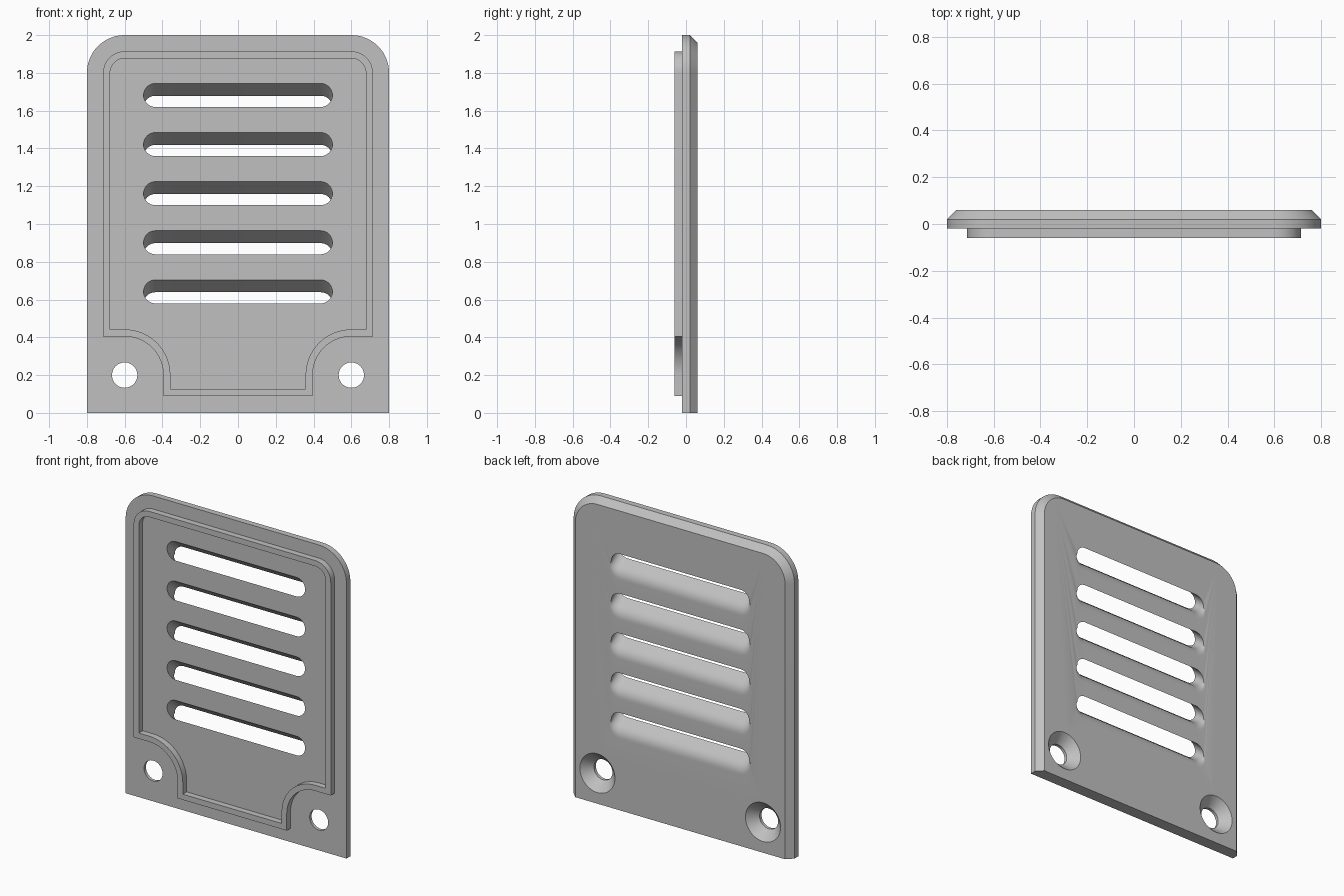
import bpy, bmesh
from math import sin, cos, pi, radians

cube = bpy.data.objects.get("Cube")
if cube:
    bpy.data.objects.remove(cube, do_unlink=True)

grey = bpy.data.materials.new("plain grey")
grey.use_nodes = True
colour = (0.53, 0.53, 0.53, 1)
grey.diffuse_color = colour
grey.node_tree.nodes["Principled BSDF"].inputs["Base Color"].default_value = colour

FRONT, MID, BACK = -0.02, 0.02, 0.06   # plate depth
HOLE_X, HOLE_Z = 0.6, 0.2


def arc(cx, cz, r, start, end, n=16):
    """Points of an arc in the xz plane, angles in degrees."""
    angles = [radians(start + (end - start) * i / n) for i in range(n + 1)]
    return [(cx + r * cos(a), cz + r * sin(a)) for a in angles]


def mirrored(half):
    """Close a right half outline with its mirror image."""
    return half + [(-x, z) for x, z in reversed(half)]


def loft(name, rings, closed=False):
    """Skin a list of (x, y, z) rings; cap the ends unless closed on itself."""
    bm = bmesh.new()
    loops = [[bm.verts.new(p) for p in ring] for ring in rings]
    pairs = list(zip(loops, loops[1:] + loops[:1] if closed else loops[1:]))
    for a, b in pairs:
        for i in range(len(a)):
            j = (i + 1) % len(a)
            bm.faces.new((a[i], a[j], b[j], b[i]))
    if not closed:
        bm.faces.new(loops[0])
        bm.faces.new(loops[-1])
    bmesh.ops.recalc_face_normals(bm, faces=bm.faces)
    mesh = bpy.data.meshes.new(name)
    bm.to_mesh(mesh)
    bm.free()
    mesh.materials.append(grey)
    obj = bpy.data.objects.new(name, mesh)
    bpy.context.collection.objects.link(obj)
    return obj


def at_depth(outline, y):
    return [(x, y, z) for x, z in outline]


def smooth(obj):
    bpy.ops.object.select_all(action='DESELECT')
    obj.select_set(True)
    bpy.context.view_layer.objects.active = obj
    bpy.ops.object.shade_smooth_by_angle(angle=radians(30))


# Plate: square bottom, round top corners, chamfered back on the sides and top
def plate_outline(inset):
    return mirrored([(0.8 - inset, 0)] + arc(0.6, 1.8, 0.2 - inset, 0, 90))


plate = loft("vent_plate", [at_depth(plate_outline(0), FRONT),
                            at_depth(plate_outline(0), MID),
                            at_depth(plate_outline(0.04), BACK)])


# Raised rim on the front, stepping around the screw holes
def rim_outline(inset):
    side = 0.714 - inset
    return mirrored([(0.395 + inset * -1, 0.09 + inset)]
                    + arc(HOLE_X, HOLE_Z, 0.205 + inset, 180, 90)
                    + [(side, 0.405 + inset)]
                    + arc(0.6, 1.8, 0.114 - inset, 0, 90))


outer, inner = rim_outline(0), rim_outline(0.037)
rim = loft("front_rim", [at_depth(outer, FRONT), at_depth(outer, -0.06),
                         at_depth(inner, -0.06), at_depth(inner, FRONT)], closed=True)
smooth(rim)

# Louver slot cutters: slope down to the back, lower back edge rounded
RADIUS, REACH, SLOPE, ROUND = 0.0625, 0.4375, -0.82, 0.045


def slot_ring(zc, y, flare=0, drop_y=None):
    shift = SLOPE * ((y if drop_y is None else drop_y) - FRONT)
    ring = []
    for cx, start in ((REACH, -90), (-REACH, 90)):
        for nx, nz in arc(0, 0, 1, start, start + 180):
            r = RADIUS + flare * max(0, -nz)
            ring.append((cx + nx * r, y, zc + shift + nz * r))
    return ring


cutters = []
for k in range(5):
    zc = 0.642 + 0.26 * k
    rings = [slot_ring(zc, FRONT - 0.03)]
    for i in range(9):
        s = i / 8
        y = BACK - ROUND * 0.77 * (1 - s) ** 2
        rings.append(slot_ring(zc, y, ROUND * s * s))
    rings.append(slot_ring(zc, BACK + 0.03, ROUND, BACK))
    cutters.append(loft("slot_cutter", rings))

# Countersunk screw hole cutters
for side in (-1, 1):
    profile = [(FRONT - 0.03, 0.067), (0, 0.067), (BACK, 0.127), (BACK + 0.03, 0.127)]
    rings = [at_depth(arc(side * HOLE_X, HOLE_Z, r, 0, 360, 48)[:-1], y)
             for y, r in profile]
    cutters.append(loft("screw_hole_cutter", rings))

# Cut the openings, then discard the cutters
for cutter in cutters:
    cutter.hide_render = True
    mod = plate.modifiers.new("opening", 'BOOLEAN')
    mod.operation = 'DIFFERENCE'
    mod.solver = 'EXACT'
    mod.object = cutter
bpy.context.view_layer.update()
cut = bpy.data.meshes.new_from_object(
    plate.evaluated_get(bpy.context.evaluated_depsgraph_get()))
plate.modifiers.clear()
plate.data = cut
for cutter in cutters:
    bpy.data.objects.remove(cutter, do_unlink=True)
smooth(plate)
